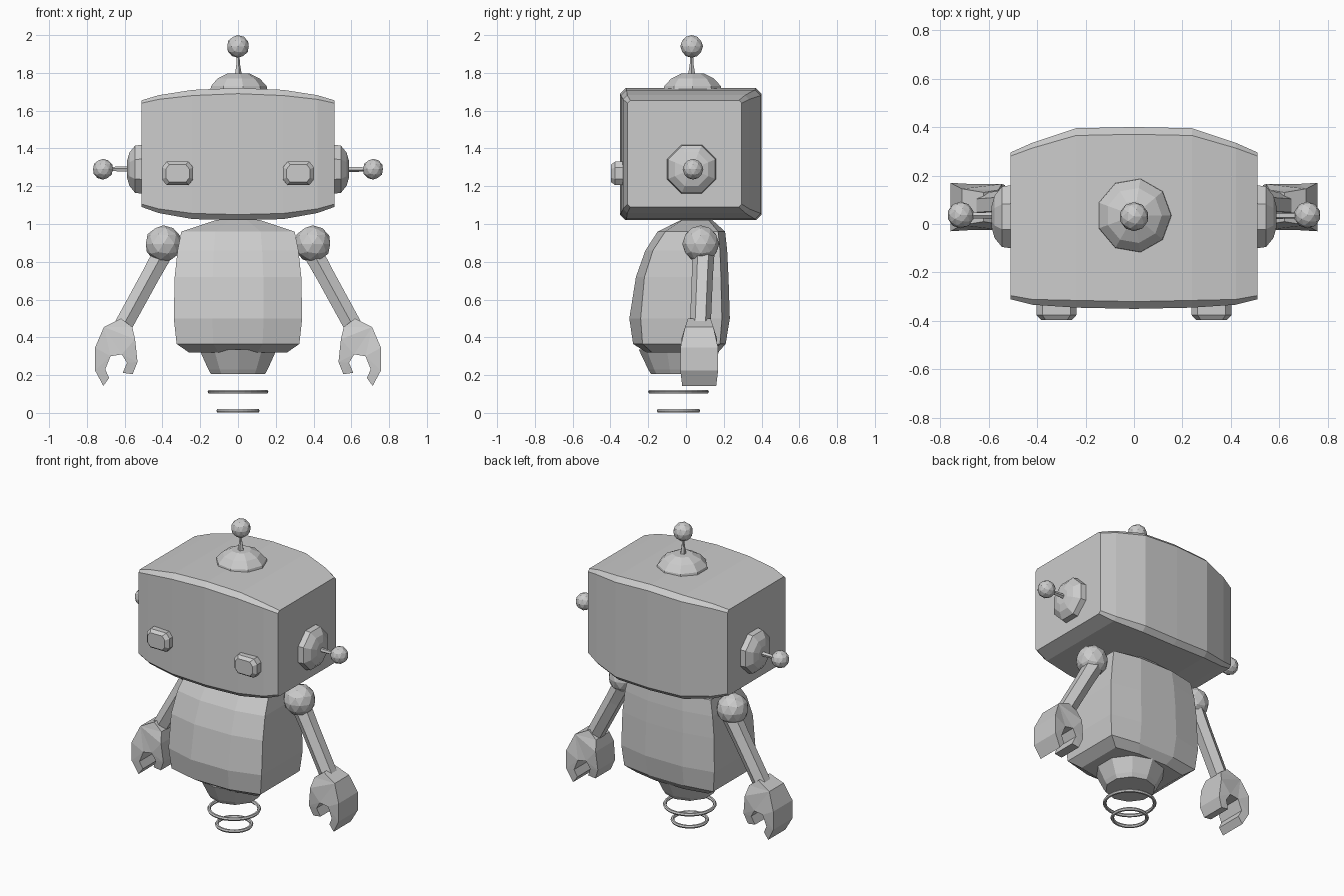
import bpy, bmesh
from math import sin, cos, pi
from mathutils import Vector

if "Cube" in bpy.data.objects:
    bpy.data.objects.remove(bpy.data.objects["Cube"])


def loft(name, rings):
    """Skin a list of equal-length point loops and cap both ends."""
    bm = bmesh.new()
    vs = [[bm.verts.new(p) for p in r] for r in rings]
    n = len(rings[0])
    for a, b in zip(vs, vs[1:]):
        for i in range(n):
            j = (i + 1) % n
            bm.faces.new((a[i], a[j], b[j], b[i]))
    caps = [bm.faces.new(vs[0]), bm.faces.new(vs[-1])]
    bmesh.ops.recalc_face_normals(bm, faces=bm.faces)
    bmesh.ops.triangulate(bm, faces=caps)
    me = bpy.data.meshes.new(name)
    bm.to_mesh(me)
    bm.free()
    ob = bpy.data.objects.new(name, me)
    bpy.context.collection.objects.link(ob)
    return ob


def lathe(name, base, axis, profile, n=8):
    """Revolve (distance along axis, radius) pairs with n sides."""
    base, axis = Vector(base), Vector(axis).normalized()
    u = axis.cross(Vector((0, 1, 0))).normalized()
    v = axis.cross(u)
    turn = [2 * pi * (i + 0.5) / n for i in range(n)]
    return loft(name, [[base + axis * d + (u * cos(t) + v * sin(t)) * r for t in turn]
                       for d, r in profile])


def ball(name, loc, r):
    bpy.ops.mesh.primitive_ico_sphere_add(subdivisions=2, radius=r, location=loc)
    bpy.context.object.name = name


# Head: chamfered box sections along x, bulging in the middle
def head_section(x, y0, y1, z0, z1, c):
    return [(x, y0 + c, z0), (x, y1 - c, z0), (x, y1, z0 + c), (x, y1, z1 - c),
            (x, y1 - c, z1), (x, y0 + c, z1), (x, y0, z1 - c), (x, y0, z0 + c)]


half = [(0.51, -0.31, 0.295, 1.09, 1.655, 0.015),
        (0.42, -0.333, 0.335, 1.058, 1.682, 0.022),
        (0.24, -0.345, 0.395, 1.026, 1.71, 0.03)]
sections = ([head_section(-s[0], *s[1:]) for s in half]
            + [head_section(0, -0.35, 0.40, 1.02, 1.72, 0.03)]
            + [head_section(*s) for s in reversed(half)])
loft("head", sections)

# Torso: z, half width, front corner/middle y, back corner/middle y
torso = [(0.32, 0.26, -0.18, -0.21, 0.14, 0.17),
         (0.365, 0.325, -0.23, -0.28, 0.18, 0.21),
         (0.50, 0.34, -0.24, -0.30, 0.19, 0.232),
         (0.72, 0.335, -0.22, -0.265, 0.185, 0.225),
         (0.86, 0.32, -0.175, -0.215, 0.18, 0.218),
         (0.96, 0.30, -0.11, -0.15, 0.17, 0.207),
         (1.02, 0.12, -0.02, -0.03, 0.12, 0.14)]
loft("torso", [[(-w, fc, z), (-w * 0.4, fm, z), (w * 0.4, fm, z), (w, fc, z),
                (w, bc, z), (w * 0.4, bm_, z), (-w * 0.4, bm_, z), (-w, bc, z)]
               for z, w, fc, fm, bc, bm_ in torso])

# Waist and hover rings
lathe("waist", (0, -0.035, 0.205), (0, 0, 1), [(0, 0.15), (0.025, 0.165), (0.13, 0.215)], 10)
for name, z, r in (("upper_hover_ring", 0.112, 0.15), ("lower_hover_ring", 0.011, 0.104)):
    bpy.ops.mesh.primitive_torus_add(major_radius=r, minor_radius=0.011, major_segments=28,
                                     minor_segments=6, location=(0, -0.04, z))
    bpy.context.object.name = name

# Top antenna
lathe("antenna_base", (0, 0.035, 1.70), (0, 0, 1),
      [(0, 0.157), (0.03, 0.152), (0.07, 0.115), (0.097, 0.06)], 9)
lathe("antenna_stalk", (0, 0.03, 1.79), (0, 0, 1), [(0, 0.02), (0.06, 0.01), (0.12, 0.008)], 5)
ball("antenna_tip", (0, 0.03, 1.94), 0.06)

# Hand outline: x, z, half depth
hand = [(0.56, 0.455, 0.07), (0.62, 0.50, 0.06), (0.71, 0.455, 0.075), (0.757, 0.345, 0.10),
        (0.757, 0.225, 0.10), (0.713, 0.143, 0.09), (0.682, 0.185, 0.09), (0.703, 0.23, 0.095),
        (0.675, 0.30, 0.095), (0.615, 0.31, 0.095), (0.588, 0.265, 0.09), (0.61, 0.212, 0.08),
        (0.558, 0.205, 0.08), (0.532, 0.27, 0.09), (0.545, 0.39, 0.095)]

for side, s in (("right", 1), ("left", -1)):
    # Eye: rounded rectangle stepping forward
    eye = [(-0.7, -1), (0.7, -1), (1, -0.5), (1, 0.5), (0.7, 1), (-0.7, 1), (-1, 0.5), (-1, -0.5)]
    loft(side + "_eye", [[(s * 0.32 + 0.083 * a * k, y, 1.268 + 0.062 * b * k) for a, b in eye]
                         for y, k in ((-0.31, 1), (-0.375, 1), (-0.397, 0.75))])
    # Ear disc, stalk and knob
    lathe(side + "_ear", (s * 0.49, 0.03, 1.29), (s, 0, 0),
          [(0, 0.143), (0.055, 0.135), (0.085, 0.095), (0.097, 0.05)], 8)
    lathe(side + "_ear_stalk", (s * 0.58, 0.035, 1.29), (s, 0, 0), [(0, 0.015), (0.11, 0.012)], 5)
    ball(side + "_ear_knob", (s * 0.715, 0.037, 1.29), 0.055)
    # Shoulder, arm and claw hand
    ball(side + "_shoulder", (s * 0.395, 0.078, 0.895), 0.098)
    top, wrist = Vector((s * 0.39, 0.092, 0.86)), Vector((s * 0.62, 0.075, 0.44))
    length = (wrist - top).length
    lathe(side + "_arm", top, wrist - top,
          [(0, 0.06), (length * 0.3, 0.056), (length, 0.055)], 6)
    loft(side + "_hand", [[(s * x, 0.07 + k * d, z) for x, z, d in hand] for k in (-1, 1)])
